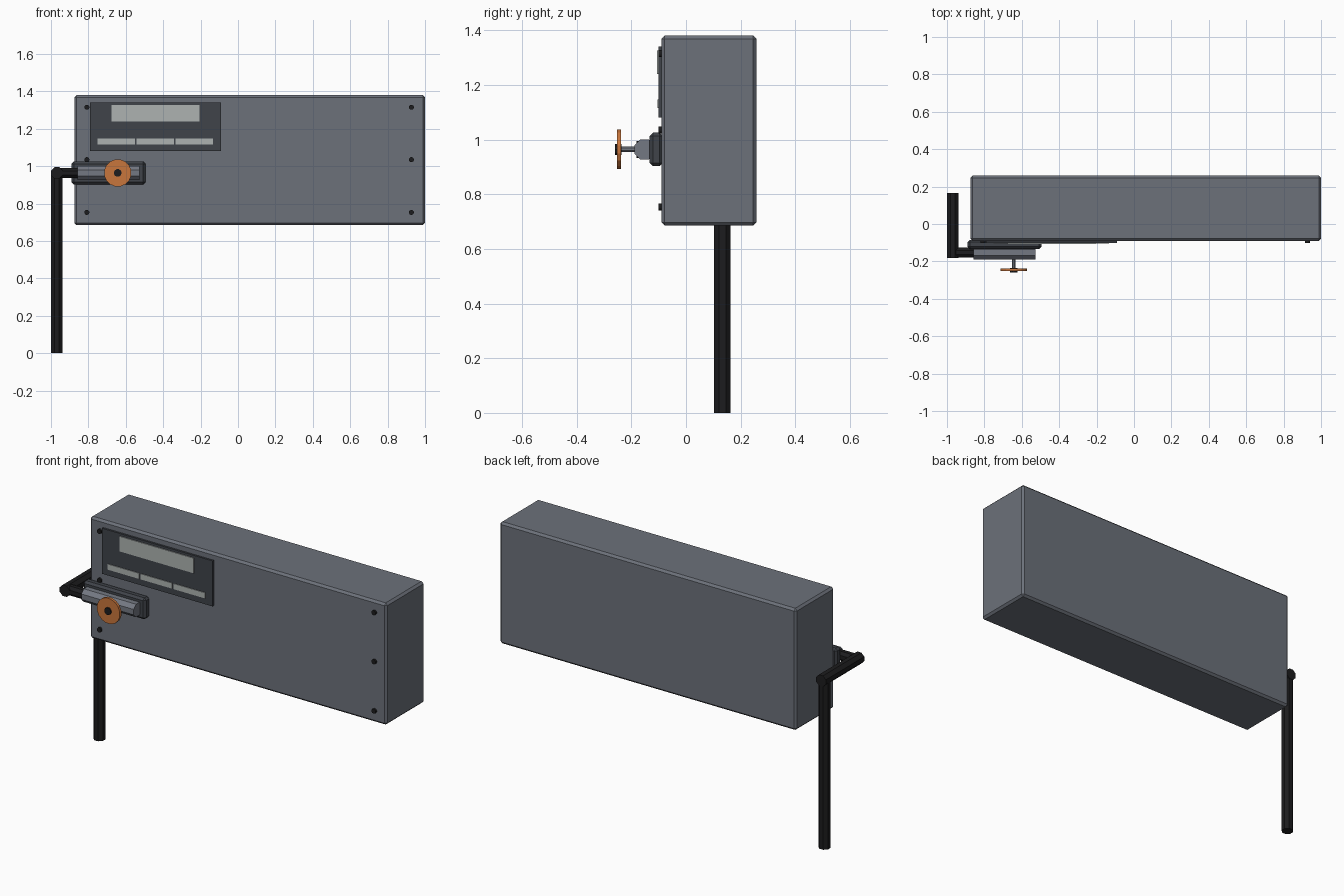
import bpy
import math
from mathutils import Vector

if "Cube" in bpy.data.objects:
    bpy.data.objects.remove(bpy.data.objects["Cube"], do_unlink=True)


def material(name, r, g, b):
    m = bpy.data.materials.new(name)
    m.use_nodes = True
    m.diffuse_color = (r, g, b, 1)
    m.node_tree.nodes["Principled BSDF"].inputs["Base Color"].default_value = (r, g, b, 1)
    return m


GREY = material("slate grey", 0.15, 0.165, 0.195)
DARK = material("charcoal", 0.05, 0.056, 0.067)
PALE = material("pale display", 0.42, 0.45, 0.44)
BLACK = material("black", 0.012, 0.012, 0.013)
METAL = material("light steel", 0.175, 0.19, 0.225)
ORANGE = material("orange", 0.58, 0.18, 0.045)


def box(name, mat, x, y, z, bevel=0.0):
    """Box from (min, max) ranges, with optional chamfered edges."""
    ranges = (x, y, z)
    bpy.ops.mesh.primitive_cube_add(size=1, location=[(a + b) / 2 for a, b in ranges])
    ob = bpy.context.object
    ob.name = name
    ob.scale = [b - a for a, b in ranges]
    bpy.ops.object.transform_apply(location=False, rotation=False, scale=True)
    ob.data.materials.append(mat)
    if bevel:
        mod = ob.modifiers.new("Chamfer", 'BEVEL')
        mod.width = bevel
        mod.segments = 1
    return ob


def rod(name, mat, start, end, apothem, sides=8):
    """Flat-sided rod between two points; apothem is the half width across flats."""
    start, end = Vector(start), Vector(end)
    axis = end - start
    bpy.ops.mesh.primitive_cylinder_add(
        vertices=sides, radius=apothem / math.cos(math.pi / sides), depth=axis.length)
    ob = bpy.context.object
    ob.name = name
    # turn half a side so that flats face the axes
    for v in ob.data.vertices:
        a = math.pi / sides
        x, y = v.co.x, v.co.y
        v.co.x = x * math.cos(a) - y * math.sin(a)
        v.co.y = x * math.sin(a) + y * math.cos(a)
    ob.location = (start + end) / 2
    if abs(axis.x) > 0:
        ob.rotation_euler.y = math.pi / 2
    elif abs(axis.y) > 0:
        ob.rotation_euler.x = math.pi / 2
    ob.data.materials.append(mat)
    return ob


# Cabinet
FRONT = -0.09
box("cabinet", GREY, (-0.875, 1.0), (FRONT, 0.258), (0.685, 1.38), 0.012)

# Cover screws
for side, x in (("right", -0.808), ("left", 0.927)):
    for level, z in (("lower", 0.753), ("middle", 1.035), ("upper", 1.315)):
        rod(f"screw_{side}_{level}", BLACK, (x, FRONT - 0.011, z), (x, FRONT + 0.01, z), 0.013, 12)

# Control panel with a display and three labels
box("control_panel", DARK, (-0.79, -0.09), (-0.101, FRONT + 0.005), (1.08, 1.34))
box("display", PALE, (-0.676, -0.206), (-0.106, -0.1), (1.24, 1.326))
for i in range(3):
    left = -0.751 + i * 0.208
    box(f"label_{i + 1}", PALE, (left, left + 0.2), (-0.105, -0.1), (1.115, 1.147))

# Valve: mounting plate, body, stem and hand wheel
AXIS_Y, AXIS_Z, WHEEL_X = -0.152, 0.964, -0.643
box("valve_plate", DARK, (-0.89, -0.495), (-0.133, FRONT + 0.005), (0.903, 1.025), 0.012)
rod("valve_body", METAL, (-0.858, AXIS_Y, AXIS_Z), (-0.527, AXIS_Y, AXIS_Z), 0.037)


def spindle(name, mat, y0, y1, radius, sides):
    rod(name, mat, (WHEEL_X, y0, AXIS_Z), (WHEEL_X, y1, AXIS_Z), radius, sides)


spindle("valve_stem", METAL, -0.24, AXIS_Y, 0.01, 8)
spindle("hand_wheel", ORANGE, -0.252, -0.237, 0.072, 16)
spindle("wheel_hub", BLACK, -0.259, -0.236, 0.02, 10)

# Pipework: outlet, cross run and drop leg
PIPE_X, LEG_Y = -0.969, 0.133
rod("outlet_pipe", BLACK, (PIPE_X, AXIS_Y, AXIS_Z), (-0.85, AXIS_Y, AXIS_Z), 0.027)
rod("cross_pipe", BLACK, (PIPE_X, -0.181, AXIS_Z), (PIPE_X, 0.166, AXIS_Z), 0.031)
rod("drop_leg", BLACK, (PIPE_X, LEG_Y, 0), (PIPE_X, LEG_Y, AXIS_Z), 0.03)
